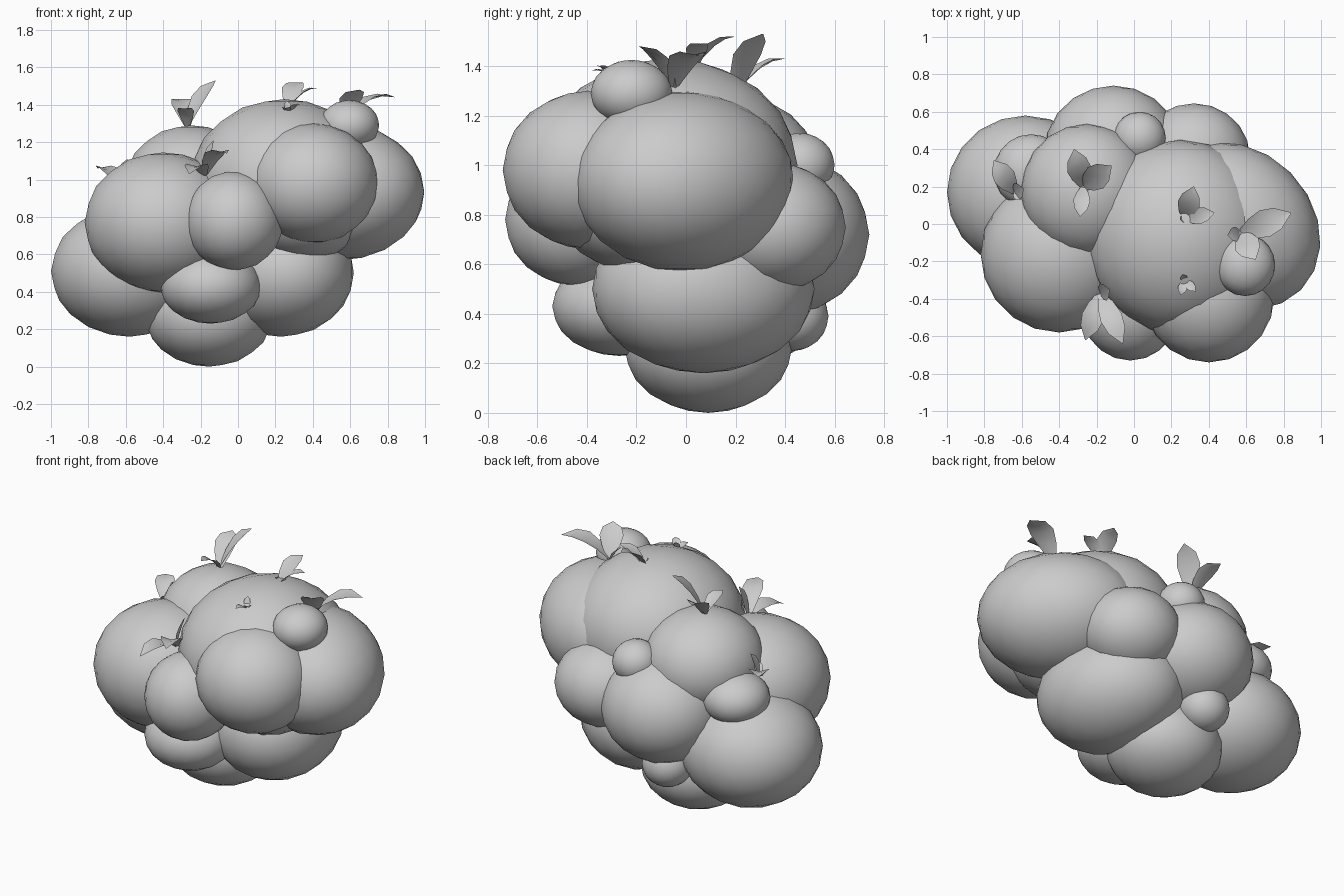
import bpy
import bmesh
from math import radians
from mathutils import Vector, Matrix

# overlapping ellipsoid lobes: name, centre, radii, turn about z
LOBES = [
    ("bottom_lobe",       (-0.155, 0.09, 0.27),  (0.34, 0.34, 0.27), 0),
    ("left_lobe",         (-0.58, 0.17, 0.51),   (0.42, 0.41, 0.35), 0),
    ("front_left_lobe",   (-0.40, -0.16, 0.77),  (0.42, 0.42, 0.375), 0),
    ("front_lobe",        (-0.02, -0.45, 0.78),  (0.265, 0.28, 0.265), 0),
    ("front_low_lobe",    (-0.145, -0.27, 0.43), (0.27, 0.27, 0.20), 0),
    ("front_right_lobe",  (0.40, -0.39, 0.98),   (0.35, 0.35, 0.32), 0),
    ("front_right_core",  (0.36, -0.20, 0.85),   (0.34, 0.33, 0.28), 0),
    ("right_lobe",        (0.55, -0.01, 0.935),  (0.485, 0.405, 0.365), -45),
    ("crown_lobe",        (0.245, -0.07, 1.00),  (0.50, 0.52, 0.43), 0),
    ("upper_left_lobe",   (-0.25, 0.175, 0.98),  (0.355, 0.36, 0.31), 0),
    ("right_low_lobe",    (0.23, 0.07, 0.50),    (0.456, 0.382, 0.34), -72),
    ("back_lobe",         (-0.11, 0.38, 0.72),   (0.37, 0.36, 0.33), 0),
    ("back_right_lobe",   (0.32, 0.36, 0.75),    (0.30, 0.285, 0.26), 0),
    ("back_bud",          (0.03, 0.46, 1.00),    (0.14, 0.14, 0.13), 0),
    ("right_bud",         (0.595, -0.22, 1.29),  (0.16, 0.165, 0.135), 0),
    ("left_bud",          (-0.55, 0.28, 0.855),  (0.20, 0.20, 0.155), 0),
    ("back_low_bud",      (-0.17, 0.43, 0.39),   (0.15, 0.145, 0.14), 0),
]

# leaf tufts: name, base, list of (tip, width)
TUFTS = [
    ("upper_left_tuft", (-0.27, 0.20, 1.28),
     [((-0.12, 0.31, 1.53), 0.14), ((-0.32, 0.40, 1.43), 0.13), ((-0.29, 0.04, 1.38), 0.09)]),
    ("right_tuft", (0.57, -0.05, 1.31),
     [((0.84, 0.06, 1.44), 0.15), ((0.65, -0.19, 1.48), 0.14), ((0.50, -0.06, 1.40), 0.08)]),
    ("crown_tuft", (0.27, 0.03, 1.38),
     [((0.32, 0.20, 1.52), 0.12), ((0.43, 0.06, 1.49), 0.09), ((0.25, 0.02, 1.43), 0.05)]),
    ("crown_front_tuft", (0.27, -0.30, 1.35),
     [((0.33, -0.36, 1.40), 0.05), ((0.25, -0.38, 1.38), 0.05), ((0.26, -0.27, 1.42), 0.04)]),
    ("front_tuft", (-0.18, -0.37, 1.02),
     [((-0.26, -0.62, 1.03), 0.12), ((-0.06, -0.64, 1.14), 0.12), ((-0.13, -0.35, 1.21), 0.10)]),
    ("left_tuft", (-0.64, 0.17, 0.97),
     [((-0.75, 0.34, 1.06), 0.12), ((-0.59, 0.19, 1.11), 0.09), ((-0.60, 0.13, 1.04), 0.05)]),
]


def finish(name, bm):
    mesh = bpy.data.meshes.new(name)
    bm.to_mesh(mesh)
    bm.free()
    obj = bpy.data.objects.new(name, mesh)
    bpy.context.collection.objects.link(obj)
    return obj


def add_lobe(name, centre, radii, turn):
    bm = bmesh.new()
    bmesh.ops.create_icosphere(bm, subdivisions=3, radius=1)
    rot = Matrix.Rotation(radians(turn), 3, 'Z')
    for v in bm.verts:
        v.co = Vector(centre) + rot @ (v.co * Vector(radii))
    for f in bm.faces:
        f.smooth = True
    finish(name, bm)


def add_leaf(bm, base, tip, width):
    # curved, slightly cupped blade arching from base to tip
    base, tip = Vector(base), Vector(tip)
    span = tip - base
    mid = (base + tip) / 2 + Vector((0, 0, 0.35 * Vector((span.x, span.y, 0)).length))
    side = span.cross(Vector((0, 0, 1))).normalized()
    up = side.cross(span).normalized()
    rows = []
    for t, w in ((0, 0.25), (0.25, 0.75), (0.5, 1.0), (0.75, 0.8), (1, 0.03)):
        p = base * (1 - t) ** 2 + mid * (2 * t * (1 - t)) + tip * t * t
        rows.append([bm.verts.new(p + side * (s * w * width / 2) + up * (abs(s) * w * width * 0.12))
                     for s in (-1, 0, 1)])
    for a, b in zip(rows, rows[1:]):
        for i in range(2):
            bm.faces.new((a[i], a[i + 1], b[i + 1], b[i])).smooth = True


for lobe in LOBES:
    add_lobe(*lobe)

for name, base, leaves in TUFTS:
    bm = bmesh.new()
    for tip, width in leaves:
        add_leaf(bm, base, tip, width)
    finish(name, bm)
